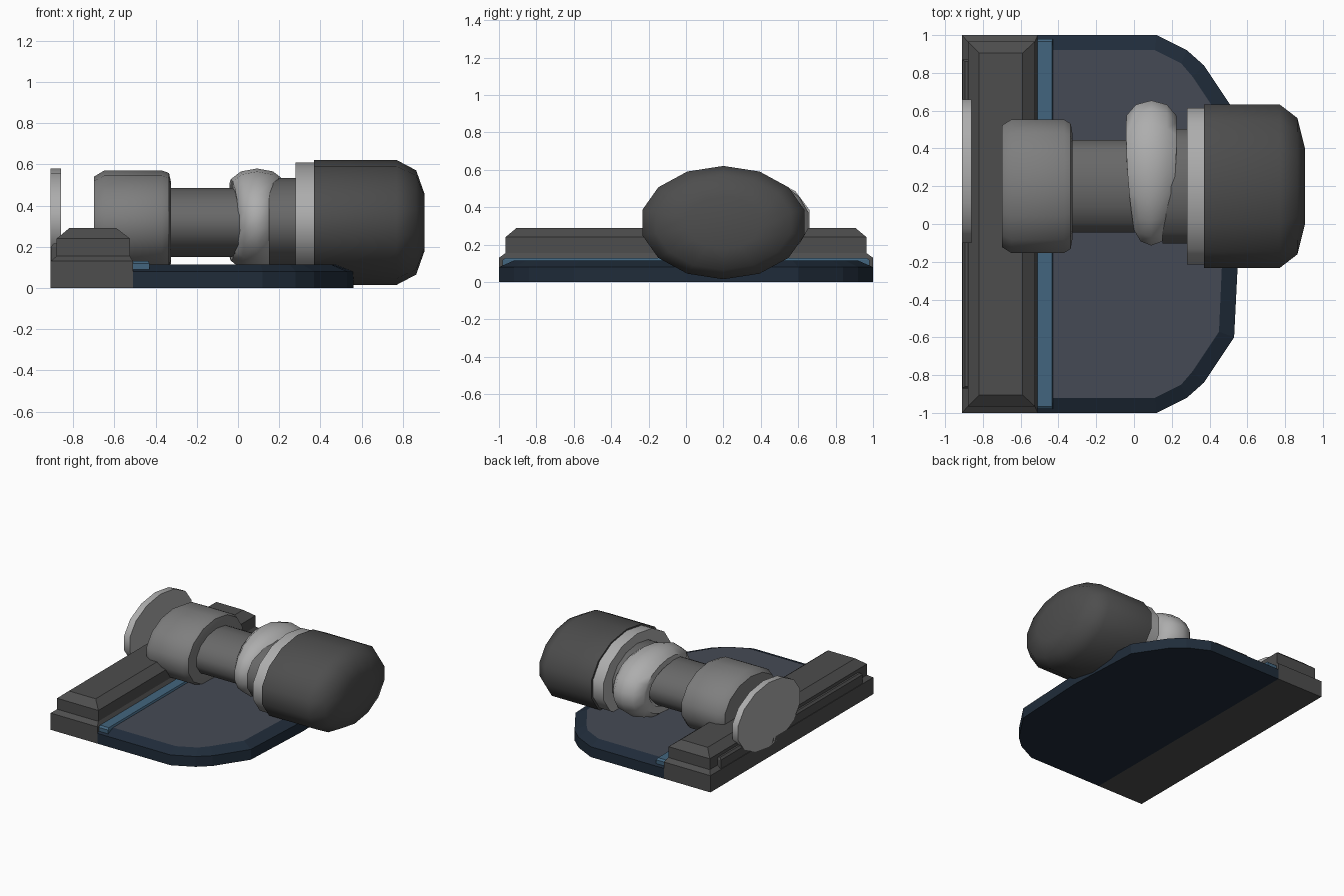
import bpy, math

if "Cube" in bpy.data.objects:
    bpy.data.objects.remove(bpy.data.objects["Cube"])

def mat(name, c):
    m = bpy.data.materials.new(name)
    m.diffuse_color = (*c, 1)
    m.use_nodes = True
    m.node_tree.nodes["Principled BSDF"].inputs["Base Color"].default_value = m.diffuse_color
    return m

DARK = mat("dark_grey", (.075, .075, .075))
MID = mat("mid_grey", (.21, .21, .21))
NECK = mat("neck_grey", (.14, .14, .14))
LIGHT = mat("light_grey", (.42, .42, .42))
NAVY = mat("navy", (.014, .025, .042))
SLATE = mat("slate", (.06, .068, .09))
BLUE = mat("blue", (.055, .13, .21))

def loft(name, rings, material, closed=False, smooth=True):
    """Skin equal-sized rings; cap both ends unless the loft closes on itself."""
    n, k = len(rings[0]), len(rings)
    verts = [p for r in rings for p in r]
    faces = []
    for i in range(k if closed else k - 1):
        a, b = i * n, ((i + 1) % k) * n
        faces += [(a + j, a + (j + 1) % n, b + (j + 1) % n, b + j) for j in range(n)]
    if not closed:
        faces += [tuple(reversed(range(n))), tuple(range((k - 1) * n, k * n))]
    me = bpy.data.meshes.new(name)
    me.from_pydata(verts, [], faces)
    me.materials.append(material)
    ob = bpy.data.objects.new(name, me)
    bpy.context.collection.objects.link(ob)
    bpy.ops.object.select_all(action='DESELECT')
    ob.select_set(True)
    bpy.context.view_layer.objects.active = ob
    bpy.ops.object.mode_set(mode='EDIT')
    bpy.ops.mesh.select_all(action='SELECT')
    bpy.ops.mesh.normals_make_consistent(inside=False)
    bpy.ops.object.mode_set(mode='OBJECT')
    if smooth:
        bpy.ops.object.shade_smooth_by_angle(angle=math.radians(45))
    return ob

def oval(x, ry, rz, cy=.2, cz=.318, n=14):
    return [(x, cy + ry * math.sin(2 * math.pi * i / n),
             cz + rz * math.cos(2 * math.pi * i / n)) for i in range(n)]

def turned(name, profile, material, cy=.2, cz=.318):
    return loft(name, [oval(x, ry, rz, cy, cz) for x, ry, rz in profile], material)

def rect(x0, x1, y, z):
    return [(x0, -y, z), (x1, -y, z), (x1, y, z), (x0, y, z)]

# D-shaped base plate with a sloped rim
def outline(half, z):
    pts = half + [(x, -y) for x, y in reversed(half) if y > 0]
    return [(x, y, z) for x, y in pts]

outer = [(-.51, 1), (.12, 1), (.28, .92), (.37, .84), (.53, .6), (.56, 0)]
inner = [(-.51, .92), (.11, .92), (.25, .85), (.31, .78), (.45, .57), (.475, 0)]
plate = loft("base_plate", [outline(outer, 0), outline(outer, .08), outline(inner, .115)],
             NAVY, smooth=False)
plate.data.materials.append(SLATE)
plate.data.polygons[-1].material_index = 1

# Blue strip between plate and bar
loft("blue_strip", [rect(-.52, -.43, .98, .07), rect(-.52, -.43, .98, .118),
                    rect(-.52, -.435, .965, .13)], BLUE, smooth=False)

# Stepped back bar with its rear panel
loft("back_bar", [rect(-.91, -.51, 1, 0), rect(-.91, -.51, 1, .13),
                  rect(-.88, -.525, .965, .155), rect(-.88, -.525, .965, .24),
                  rect(-.82, -.59, .905, .29)], DARK, smooth=False)
loft("rear_panel", [rect(-.908, -.86, .87, .1), rect(-.908, -.86, .87, .2),
                    rect(-.895, -.86, .86, .215)], DARK, smooth=False)

# Turned parts along the x axis
turned("end_disc", [(-.91, .39, .25), (-.86, .39, .25)], LIGHT, cy=.28, cz=.33)
turned("collar", [(-.70, .33, .222), (-.65, .362, .252), (-.37, .362, .252),
                  (-.335, .34, .24), (-.325, .28, .195)], MID)
turned("neck", [(-.34, .25, .168), (.2, .25, .168)], NECK)
turned("flange", [(.15, .312, .216), (.30, .312, .216)], NECK)
turned("front_ring", [(.28, .425, .292), (.38, .425, .292)], LIGHT)
turned("large_cap", [(.37, .445, .303), (.77, .445, .303), (.865, .37, .253),
                     (.905, .205, .14)], DARK)

# Soft bulging ring, slightly wider towards the back
n, section = 18, []
for s in range(10):
    a = 2 * math.pi * s / 10
    ring = []
    for i in range(n):
        t = 2 * math.pi * i / n
        w = .125 + .022 * math.sin(t) + .008 * math.cos(2 * t)
        r = .70 + .30 * math.cos(a)
        ring.append((.092 + w * math.sin(a), .27 + .39 * r * math.sin(t),
                     .33 + .25 * r * math.cos(t)))
    section.append(ring)
loft("bulge_ring", section, LIGHT, closed=True)
